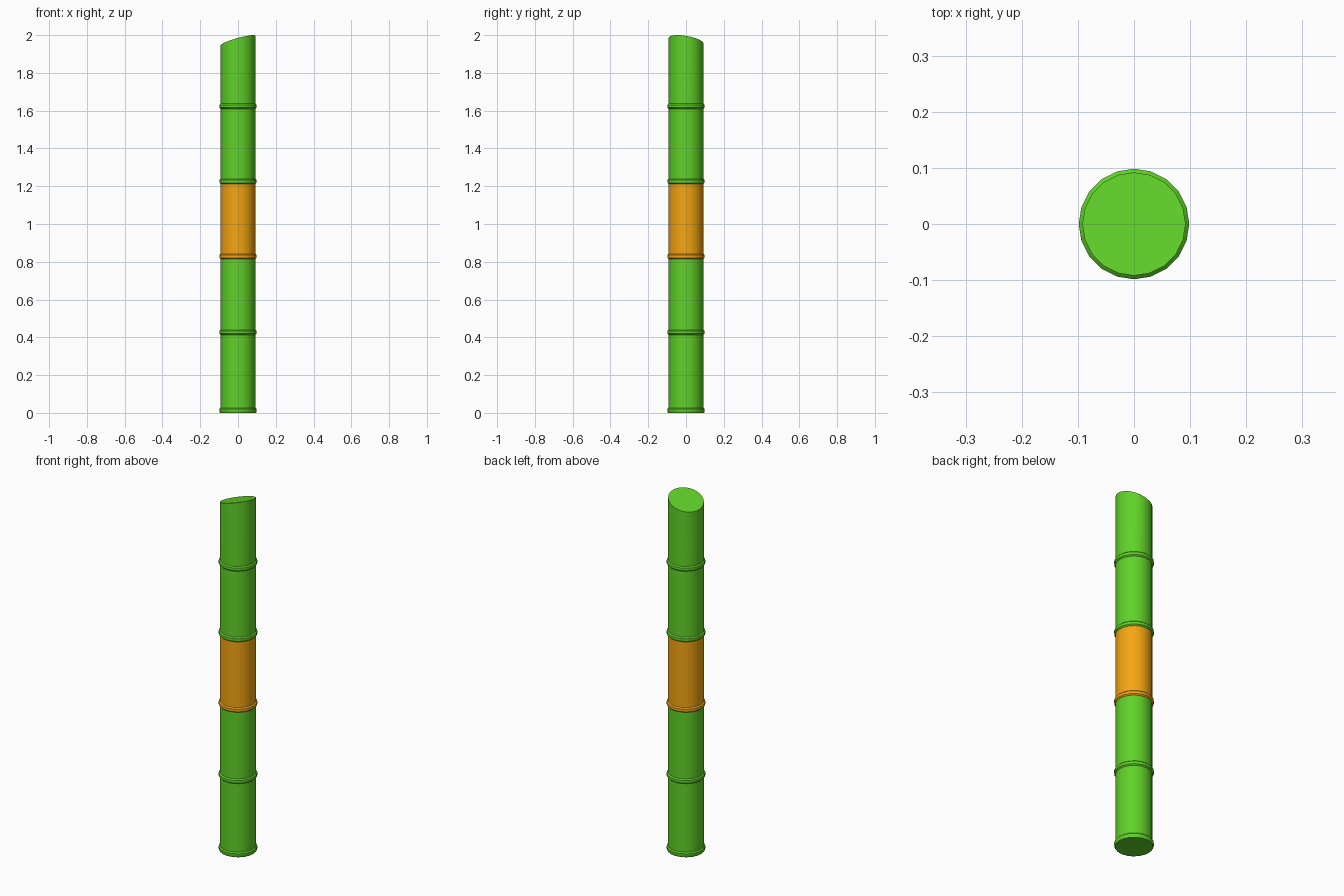
import bpy, bmesh
from math import cos, sin, pi, radians

if "Cube" in bpy.data.objects:
    bpy.data.objects.remove(bpy.data.objects["Cube"])

SIDES = 20
R_BODY, R_RING = 0.092, 0.0985
RING_H = 0.027
STARTS = [0.0, 0.413, 0.815, 1.212, 1.61]
CUT_MID, CUT_RISE, CUT_DIR = 1.971, 0.029, radians(-30)


def material(name, rgb):
    m = bpy.data.materials.new(name)
    m.diffuse_color = (*rgb, 1)
    m.use_nodes = True
    m.node_tree.nodes["Principled BSDF"].inputs["Base Color"].default_value = m.diffuse_color
    return m


green = material("bamboo_green", (0.117, 0.64, 0.021))
orange = material("ripe_orange", (0.91, 0.38, 0.006))


def slant(x, y):
    # height of the sloping cut at a point
    return CUT_MID + CUT_RISE * (x * cos(CUT_DIR) + y * sin(CUT_DIR)) / R_BODY


def segment(name, z0, z1, mat, bottom=False, cut_top=False):
    # raised node ring at the foot, then a plain tube
    profile = [(R_BODY + (0.003 if bottom else 0), z0), (R_RING, z0 + 0.006),
               (R_RING, z0 + RING_H - 0.006), (R_BODY, z0 + RING_H), (R_BODY, z1)]
    bm = bmesh.new()
    loops = []
    for i, (r, z) in enumerate(profile):
        loop = []
        for k in range(SIDES):
            a = 2 * pi * k / SIDES
            x, y = r * cos(a), r * sin(a)
            top = cut_top and i == len(profile) - 1
            loop.append(bm.verts.new((x, y, slant(x, y) if top else z)))
        loops.append(loop)
    for lo, hi in zip(loops, loops[1:]):
        for k in range(SIDES):
            n = (k + 1) % SIDES
            bm.faces.new((lo[k], lo[n], hi[n], hi[k]))
    if bottom:
        bm.faces.new(loops[0][::-1])
    if cut_top:
        bm.faces.new(loops[-1])
    me = bpy.data.meshes.new(name)
    bm.to_mesh(me)
    bm.free()
    ob = bpy.data.objects.new(name, me)
    bpy.context.collection.objects.link(ob)
    me.materials.append(mat)
    bpy.ops.object.select_all(action='DESELECT')
    ob.select_set(True)
    bpy.context.view_layer.objects.active = ob
    bpy.ops.object.shade_smooth_by_angle(angle=radians(30))


# five stacked stalk segments, the middle one orange
last = len(STARTS) - 1
for i, z0 in enumerate(STARTS):
    z1 = 2.0 if i == last else STARTS[i + 1]
    segment(f"stalk_segment_{i + 1}", z0, z1, orange if i == 2 else green,
            bottom=(i == 0), cut_top=(i == last))
